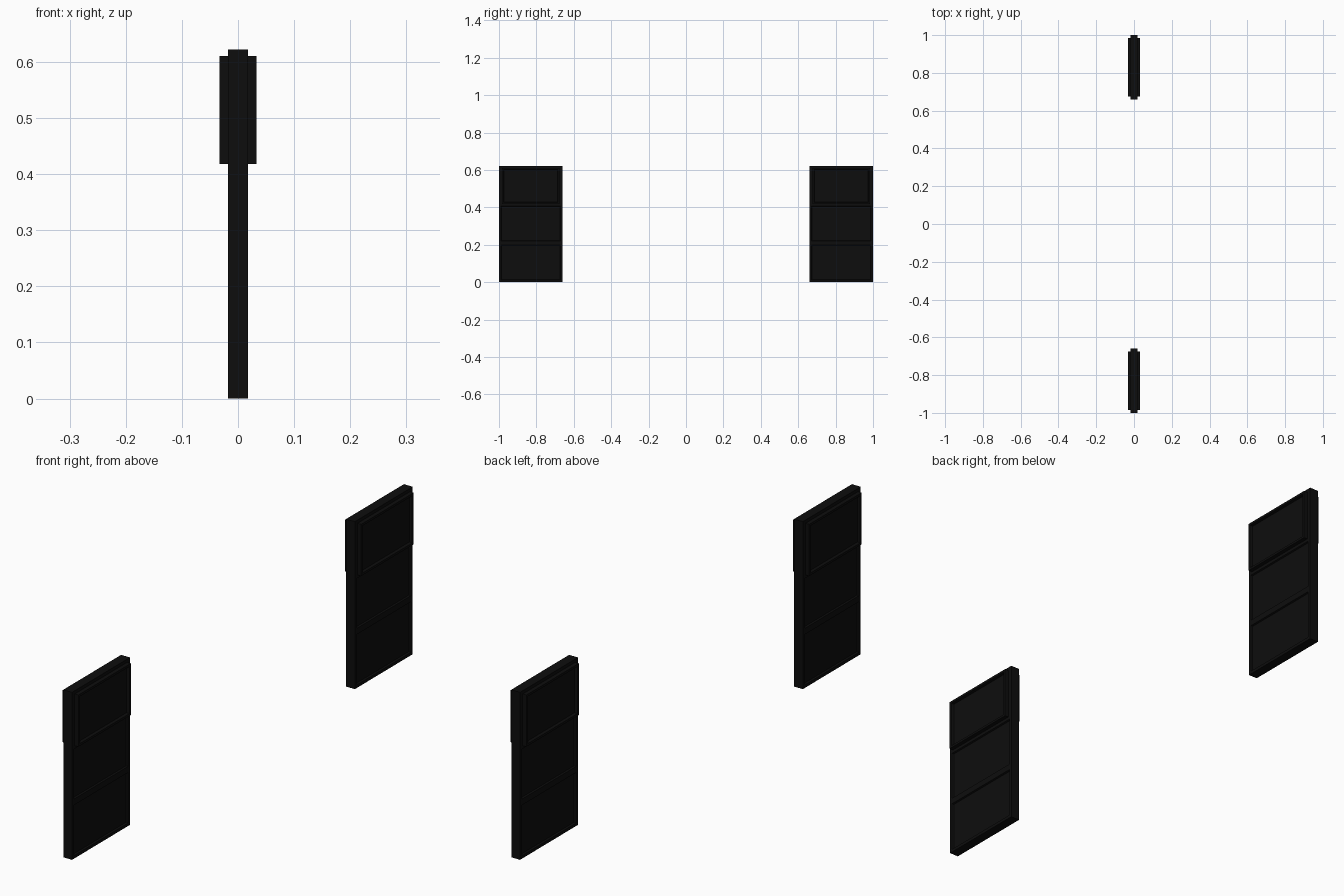
import bpy
import bmesh
from mathutils import Matrix, Vector

cube = bpy.data.objects.get("Cube")
if cube:
    bpy.data.objects.remove(cube, do_unlink=True)

black = bpy.data.materials.new("matte_black")
black.use_nodes = True
colour = (0.004, 0.004, 0.004, 1)
black.diffuse_color = colour
black.node_tree.nodes["Principled BSDF"].inputs["Base Color"].default_value = colour

HALF_WIDTH = 0.17
CENTRE_Y = 0.83


def add_box(bm, x, y, z):
    """Box spanning the given (low, high) ranges."""
    size = Vector((r[1] - r[0] for r in (x, y, z)))
    mid = Vector(((r[0] + r[1]) / 2 for r in (x, y, z)))
    bmesh.ops.create_cube(bm, size=1, matrix=Matrix.Translation(mid) @ Matrix.Diagonal(size.to_4d()))


def finish(name, bm):
    mesh = bpy.data.meshes.new(name)
    bm.to_mesh(mesh)
    bm.free()
    mesh.materials.append(black)
    obj = bpy.data.objects.new(name, mesh)
    bpy.context.collection.objects.link(obj)


def framed_box(name, half_x, y, z, border, depth):
    """Box whose two broad faces are sunk inside a narrow border."""
    bm = bmesh.new()
    add_box(bm, (-half_x, half_x), y, z)
    bm.normal_update()
    broad = [f for f in bm.faces if abs(f.normal.x) > 0.9]
    bmesh.ops.inset_individual(bm, faces=broad, thickness=border, depth=0)
    bmesh.ops.inset_individual(bm, faces=broad, thickness=0.003, depth=-depth)
    finish(name, bm)


for side, sign in (("front", -1), ("back", 1)):
    mid = sign * CENTRE_Y
    outer = (mid - HALF_WIDTH, mid + HALF_WIDTH)
    inner = (mid - HALF_WIDTH + 0.016, mid + HALF_WIDTH - 0.016)

    # Lower leaf: two sunk panels one above the other
    framed_box(side + "_lower_panel", 0.018, outer, (0, 0.21), 0.016, 0.006)
    framed_box(side + "_middle_panel", 0.018, outer, (0.21, 0.418), 0.016, 0.006)

    # Top of the leaf, behind the raised panel
    bm = bmesh.new()
    add_box(bm, (-0.018, 0.018), outer, (0.418, 0.622))
    finish(side + "_top_slab", bm)

    # Raised upper panel standing proud on both sides
    framed_box(side + "_raised_panel", 0.033, inner, (0.418, 0.61), 0.012, 0.01)
